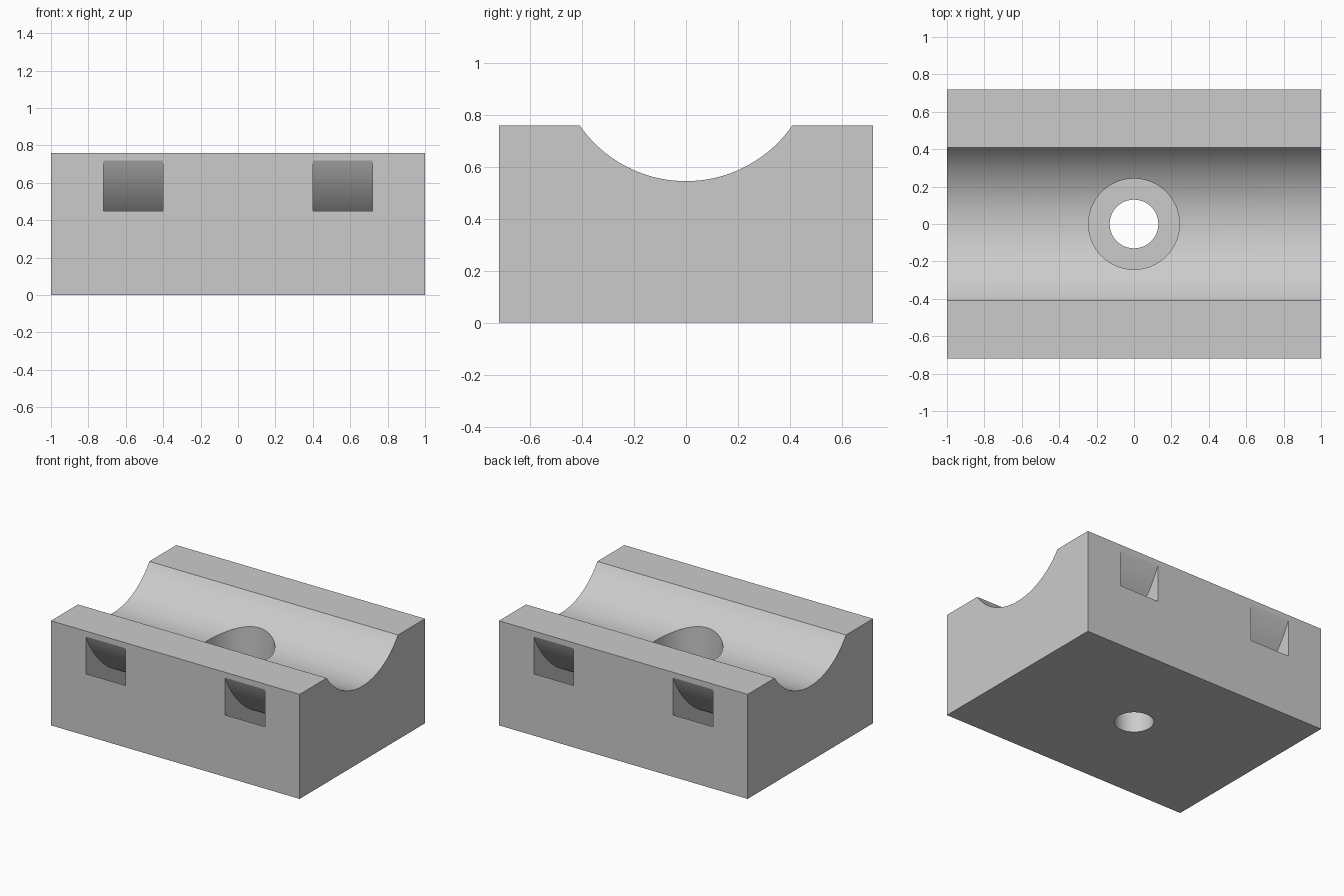
import bpy
import bmesh
from math import pi, sin, cos, acos, radians

if "Cube" in bpy.data.objects:
    bpy.data.objects.remove(bpy.data.objects["Cube"], do_unlink=True)

LENGTH, HALF_DEPTH, HEIGHT = 2.0, 0.72, 0.76
AXIS_Z, GROOVE_R = 1.043, 0.498        # cradle cylinder axis and radius
STRAP_INNER, STRAP_OUTER = 0.789, 0.933
BORE_FLOOR = 0.22

grey = bpy.data.materials.new("light grey")
grey.use_nodes = True
grey.diffuse_color = (0.6, 0.6, 0.6, 1)
grey.node_tree.nodes["Principled BSDF"].inputs["Base Color"].default_value = (0.6, 0.6, 0.6, 1)


def arc(radius, start, end, steps):
    """Points (y, z) on a circle around the cradle axis."""
    angles = [start + (end - start) * i / steps for i in range(steps + 1)]
    return [(radius * cos(a), AXIS_Z + radius * sin(a)) for a in angles]


def finish(name, bm):
    bmesh.ops.recalc_face_normals(bm, faces=bm.faces)
    mesh = bpy.data.meshes.new(name)
    bm.to_mesh(mesh)
    bm.free()
    mesh.materials.append(grey)
    obj = bpy.data.objects.new(name, mesh)
    bpy.context.collection.objects.link(obj)
    return obj


def extrude_profile(name, points, x0, x1):
    """Solid with a (y, z) profile running along x."""
    bm = bmesh.new()
    face = bm.faces.new([bm.verts.new((x0, y, z)) for y, z in points])
    top = bmesh.ops.extrude_face_region(bm, geom=[face])["geom"]
    verts = [v for v in top if isinstance(v, bmesh.types.BMVert)]
    bmesh.ops.translate(bm, verts=verts, vec=(x1 - x0, 0, 0))
    return finish(name, bm)


def cylinder(name, radius, z0, z1):
    bm = bmesh.new()
    bmesh.ops.create_cone(bm, cap_ends=True, segments=64, radius1=radius,
                          radius2=radius, depth=z1 - z0)
    bmesh.ops.translate(bm, verts=bm.verts, vec=(0, 0, (z0 + z1) / 2))
    return finish(name, bm)


# Block with the round cradle in its top
rim = acos((AXIS_Z - HEIGHT) / GROOVE_R)
cradle = arc(GROOVE_R, -pi / 2 - rim, -pi / 2 + rim, 40)
corners = [(HALF_DEPTH, HEIGHT), (HALF_DEPTH, 0), (-HALF_DEPTH, 0), (-HALF_DEPTH, HEIGHT)]
body = extrude_profile("cradle_block", cradle + corners, -LENGTH / 2, LENGTH / 2)

# Curved strap tunnels under the cradle
strap = arc(STRAP_OUTER, -pi, 0, 80) + arc(STRAP_INNER, 0, -pi, 80)
cutters = [extrude_profile("strap_tunnel_cutter", strap, min(a, b), max(a, b))
           for a, b in ((0.4, 0.72), (-0.4, -0.72))]

# Counterbored screw hole
cutters.append(cylinder("counterbore_cutter", 0.243, BORE_FLOOR, 1))
cutters.append(cylinder("screw_hole_cutter", 0.13, -0.2, BORE_FLOOR + 0.1))

bpy.context.view_layer.objects.active = body
for cutter in cutters:
    cut = body.modifiers.new(cutter.name, 'BOOLEAN')
    cut.operation = 'DIFFERENCE'
    cut.solver = 'EXACT'
    cut.object = cutter
    bpy.ops.object.modifier_apply(modifier=cut.name)
    bpy.data.objects.remove(cutter, do_unlink=True)

# Smooth the curved walls, keep the block edges crisp
bpy.ops.object.select_all(action='DESELECT')
body.select_set(True)
bpy.ops.object.shade_smooth_by_angle(angle=radians(20))
